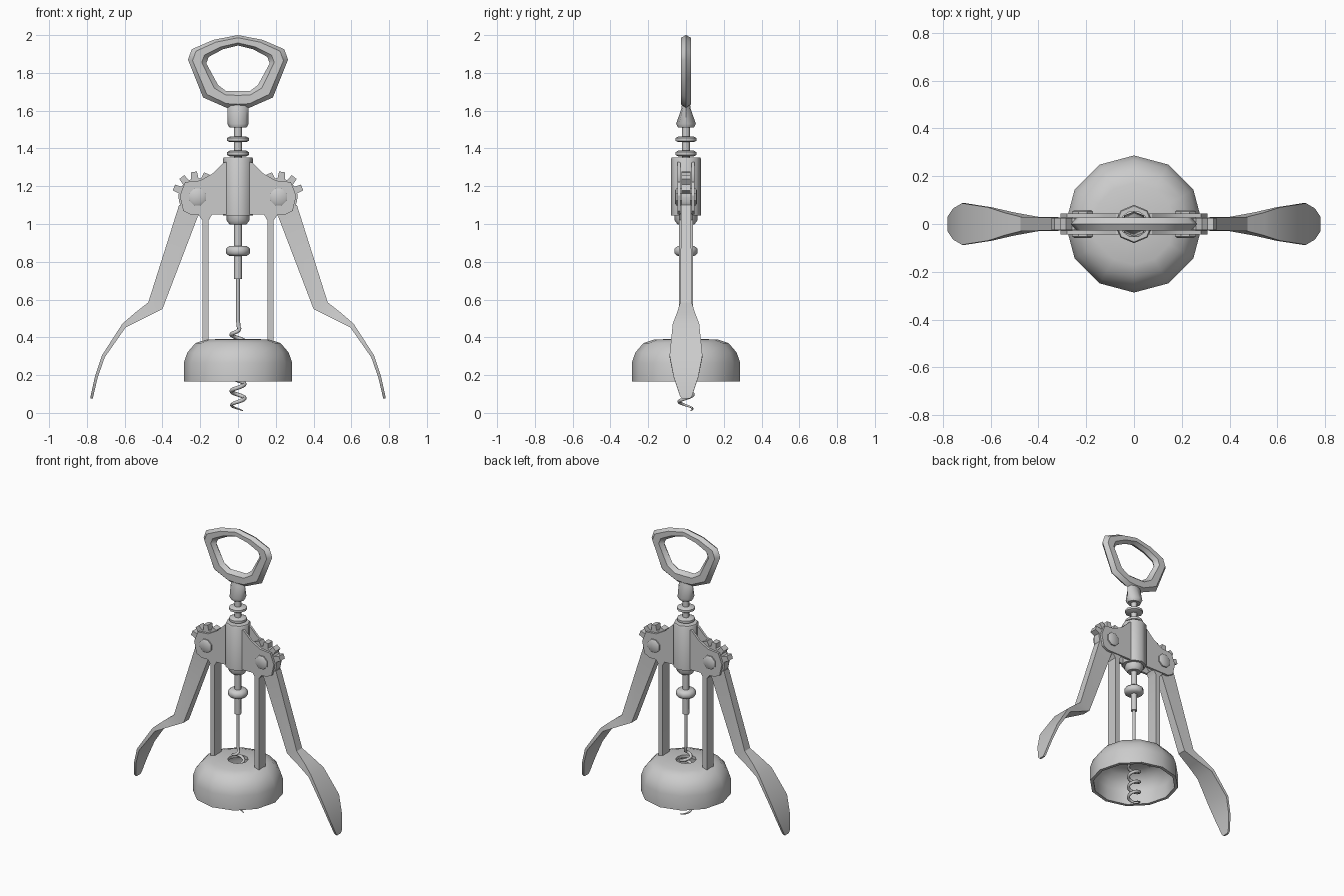
import bpy, bmesh
from math import pi, sin, cos, radians

if "Cube" in bpy.data.objects:
    bpy.data.objects.remove(bpy.data.objects["Cube"])


def loft(name, rings, loop=False, angle=40, mirror=""):
    """Skin equal-length rings; cap the ends, or join last to first."""
    bm = bmesh.new()
    vr = [[bm.verts.new(p) for p in r] for r in rings]
    n = len(vr[0])
    pairs = list(zip(vr, vr[1:])) + ([(vr[-1], vr[0])] if loop else [])
    for a, b in pairs:
        for i in range(n):
            j = (i + 1) % n
            bm.faces.new((a[i], a[j], b[j], b[i]))
    if not loop:
        bm.faces.new(vr[0])
        bm.faces.new(vr[-1])
    bmesh.ops.recalc_face_normals(bm, faces=bm.faces)
    me = bpy.data.meshes.new(name)
    bm.to_mesh(me)
    bm.free()
    me.shade_smooth()
    me.set_sharp_from_angle(angle=radians(angle))
    ob = bpy.data.objects.new(name, me)
    bpy.context.collection.objects.link(ob)
    if mirror:
        m = ob.modifiers.new("mirror", 'MIRROR')
        m.use_axis = ("x" in mirror, "y" in mirror, False)
        m.use_mirror_merge = False
    return ob


def ellipse(rx, ry, z, n):
    return [(rx * cos(2 * pi * i / n), ry * sin(2 * pi * i / n), z) for i in range(n)]


def lathe(name, profile, n, loop=False, angle=50):
    return loft(name, [ellipse(r, r, z, n) for r, z in profile], loop, angle)


def prism(name, pts, y0, y1, mirror="", angle=30):
    return loft(name, [[(x, y, z) for x, z in pts] for y in (y0, y1)], False, angle, mirror)


# Handle ring: outer/inner outline pairs on one half, repeated on the other
half = [(0, 2.0, 0, 1.945), (.13, 1.975, .08, 1.925), (.245, 1.925, .155, 1.885),
        (.265, 1.87, .168, 1.85), (.185, 1.67, .105, 1.735),
        (.06, 1.615, .065, 1.705), (0, 1.61, 0, 1.705)]
stations = half + [(-a, b, -c, d) for a, b, c, d in half[-2:0:-1]]
section = [(0, 0), (.25, .027), (.75, .027), (1, 0), (.75, -.027), (.25, -.027)]
loft("handle_ring", [[(ox + (ix - ox) * t, y, oz + (iz - oz) * t) for t, y in section]
                     for ox, oz, ix, iz in stations], loop=True)

# Neck flaring from flat to round
loft("handle_neck", [ellipse(rx, ry, z, 8) for rx, ry, z in
                     [(.05, .018, 1.66), (.055, .025, 1.61), (.056, .052, 1.53), (.045, .042, 1.51)]],
     angle=50)

# Shaft with washers, barrel and collars
lathe("shaft", [(.021, 1.54), (.021, .71)], 8)
for i, (z, r, h) in enumerate([(1.448, .058, .015), (1.373, .058, .015), (.857, .063, .026)]):
    lathe(f"shaft_washer_{i + 1}", [(r * .75, z + h), (r, z + h * .5), (r, z - h * .5), (r * .75, z - h)], 10)
lathe("barrel", [(.075, 1.352), (.08, 1.343), (.08, 1.045)], 8)
lathe("barrel_collar", [(.06, 1.05), (.06, 1.018), (.045, .998)], 8)

# Screw: straight wire, then a tapering helix
pts = [(0, 0, .73, 1), (0, 0, .49, 1)]
steps = 90
for i in range(steps + 1):
    z = .45 + (.012 - .45) * i / steps
    a = pi / 4 + 2 * pi * (z - .012) / .075
    r = .036 * min(1, (i + 1) / 8)
    pts.append((r * cos(a), r * sin(a), z, min(1, .25 + (steps - i) / 14)))
cu = bpy.data.curves.new("screw", 'CURVE')
cu.dimensions = '3D'
cu.bevel_depth = .0105
cu.bevel_resolution = 1
cu.use_fill_caps = True
sp = cu.splines.new('POLY')
sp.points.add(len(pts) - 1)
for p, (x, y, z, r) in zip(sp.points, pts):
    p.co = (x, y, z, 1)
    p.radius = r
screw = bpy.data.objects.new("screw", cu)
bpy.context.collection.objects.link(screw)
bpy.context.view_layer.objects.active = screw
screw.select_set(True)
bpy.ops.object.convert(target='MESH')

# Hollow bottle cup with a hole on top
lathe("bottle_cup", [(.287, .165), (.287, .265), (.268, .32), (.225, .37), (.17, .388), (.065, .392),
                     (.065, .372), (.16, .368), (.21, .35), (.25, .305), (.265, .26), (.265, .165)],
      12, loop=True, angle=45)

# Frame plates, front/back and left/right
prism("frame_plate", [(.05, 1.33), (.075, 1.325), (.13, 1.27), (.2, 1.23), (.28, 1.222),
                      (.308, 1.15), (.29, 1.07), (.25, 1.05), (.05, 1.05)], .028, .044, "xy")

# Frame legs
prism("frame_leg", [(.135, 1.055), (.155, 1.02), (.155, .365), (.188, .365),
                    (.188, 1.02), (.215, 1.055)], -.037, .037, "x")

# Pivot pins through the plates
PX, PZ = .215, 1.143
pin = [(-.059, .036), (-.052, .048), (-.04, .048), (.04, .048), (.052, .048), (.059, .036)]
loft("pivot_pin", [[(PX + r * cos(pi * (i + .5) / 4), y, PZ + r * sin(pi * (i + .5) / 4))
                    for i in range(8)] for y, r in pin], mirror="x")

# Toothed lever heads
gear = []
for k in range(12):
    c = 22 + 30 * k
    tip = .135 if k < 6 else .1
    for d, r in [(-11, .1), (-7, tip), (7, tip), (11, .1)]:
        a = radians(c + d)
        gear.append((PX + r * cos(a), PZ + r * sin(a)))
prism("lever_gear", gear, -.025, .025, "x", 25)

# Levers with a paddle grip: outer x,z, inner x,z, half width
lever = [(.312, 1.10, .205, 1.06, .026), (.475, .585, .40, .55, .03),
         (.545, .53, .50, .50, .048), (.612, .472, .595, .452, .07),
         (.72, .305, .705, .295, .087), (.758, .19, .743, .187, .065),
         (.78, .09, .766, .088, .032), (.78, .075, .768, .075, .02)]
loft("lever", [[(ox, -w, oz), (ox, w, oz), (ix, w, iz), (ix, -w, iz)]
               for ox, oz, ix, iz, w in lever], angle=30, mirror="x")
